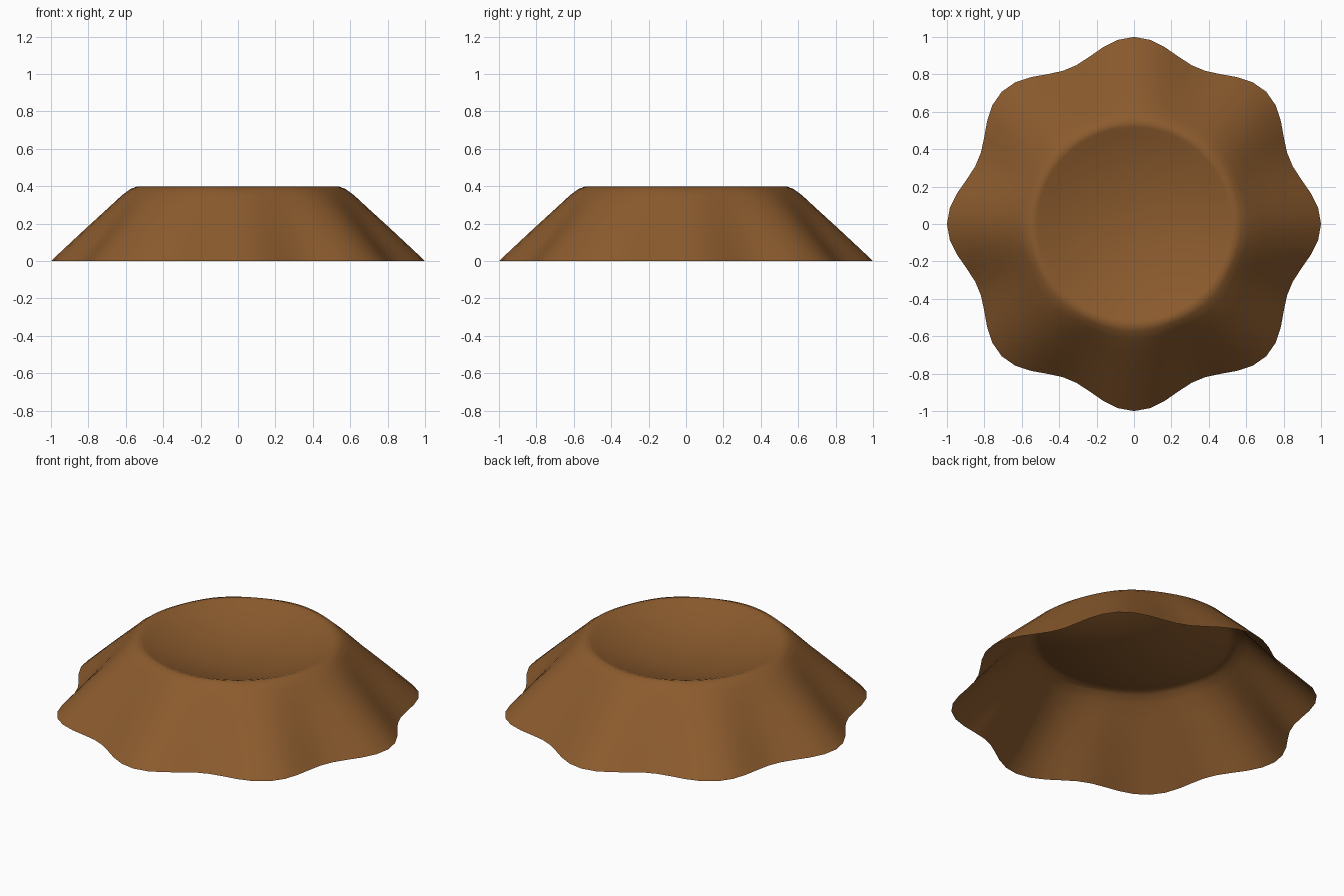
import bpy, bmesh, math

if "Cube" in bpy.data.objects:
    bpy.data.objects.remove(bpy.data.objects["Cube"])

SEG = 72      # points around
WAVES = 8     # flutes in the skirt
RIM = 0.54
DISH = 0.11   # depth of the shallow dish

# profile from dish to skirt: (radius, height)
profile = [(RIM * t, 0.4 - DISH * (1 - t * t)) for t in (0.15, 0.3, 0.45, 0.6, 0.75, 0.88, 0.96)]
profile += [(RIM, 0.398), (0.575, 0.385), (0.62, 0.352), (0.70, 0.278),
            (0.80, 0.187), (0.90, 0.094), (1.0, 0.0)]

bm = bmesh.new()
centre = bm.verts.new((0, 0, 0.4 - DISH))
rings = []
for r, z in profile:
    # flutes deepen from the round rim to the hem
    amp = 0.05 * max(0.0, (r - RIM) / (1 - RIM))
    ring = []
    for i in range(SEG):
        a = math.tau * i / SEG
        rr = r - amp + amp * math.cos(WAVES * a)
        ring.append(bm.verts.new((rr * math.cos(a), rr * math.sin(a), z)))
    rings.append(ring)
for i in range(SEG):
    j = (i + 1) % SEG
    bm.faces.new((centre, rings[0][i], rings[0][j]))
    for a, b in zip(rings, rings[1:]):
        bm.faces.new((a[i], b[i], b[j], a[j]))
for f in bm.faces:
    f.smooth = True

mesh = bpy.data.meshes.new("fluted_shell")
bm.to_mesh(mesh)
bm.free()
shell = bpy.data.objects.new("fluted_shell", mesh)
bpy.context.collection.objects.link(shell)

# brown material
mat = bpy.data.materials.new("brown")
mat.diffuse_color = (0.26, 0.105, 0.027, 1)
mat.use_nodes = True
mat.node_tree.nodes["Principled BSDF"].inputs["Base Color"].default_value = mat.diffuse_color
mesh.materials.append(mat)
